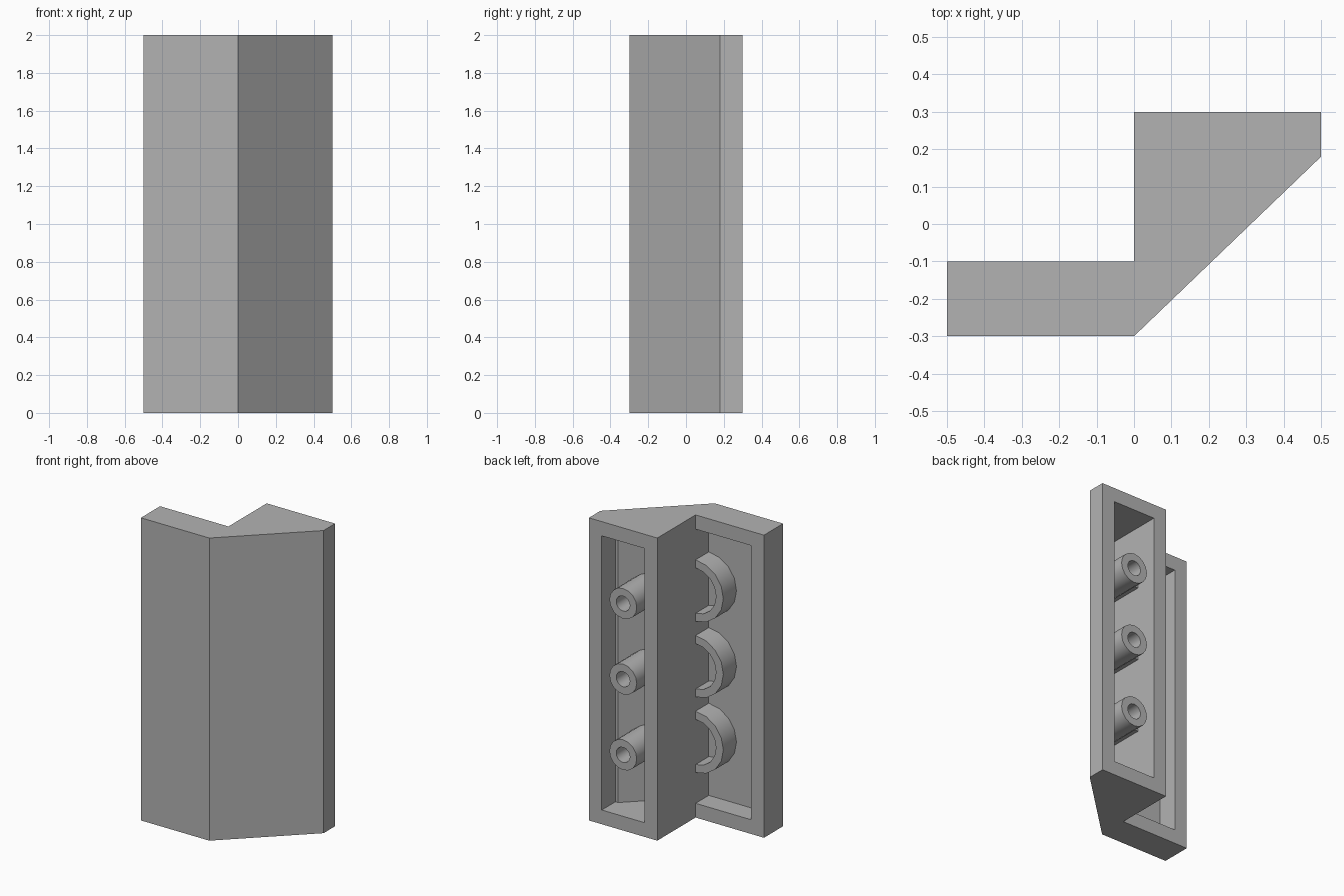
import bpy, bmesh, math

cube = bpy.data.objects.get("Cube")
if cube:
    bpy.data.objects.remove(cube, do_unlink=True)

HEIGHT = 2.0
WALL = 0.094          # side wall thickness
SKIN = 0.0625         # thickness of the outer skin
SLOPE = 0.96          # rise of the slanted face
STATIONS = [0.5, 1.0, 1.5]

grey = bpy.data.materials.new("plain_grey")
grey.use_nodes = True
COLOUR = (0.45, 0.45, 0.45, 1)
grey.diffuse_color = COLOUR
grey.node_tree.nodes["Principled BSDF"].inputs["Base Color"].default_value = COLOUR


def finish(name, bm):
    bmesh.ops.recalc_face_normals(bm, faces=bm.faces)
    mesh = bpy.data.meshes.new(name)
    bm.to_mesh(mesh)
    bm.free()
    mesh.materials.append(grey)
    obj = bpy.data.objects.new(name, mesh)
    bpy.context.scene.collection.objects.link(obj)
    return obj


def prism(name, profile, z0, z1):
    """Extrude an xy outline from z0 up to z1."""
    bm = bmesh.new()
    base = bm.faces.new([bm.verts.new((x, y, z0)) for x, y in profile])
    top = bmesh.ops.extrude_face_region(bm, geom=[base])["geom"]
    verts = [v for v in top if isinstance(v, bmesh.types.BMVert)]
    bmesh.ops.translate(bm, verts=verts, vec=(0, 0, z1 - z0))
    return finish(name, bm)


def tube(name, cx, cz, outer, inner, front, floor, start, sweep, sides):
    """Pipe along y whose far end follows floor(x)."""
    bm = bmesh.new()
    full = sweep > 6
    rings = []
    for i in range(sides if full else sides + 1):
        a = start + sweep * i / sides
        ring = []
        for r, at_front in ((outer, True), (outer, False), (inner, False), (inner, True)):
            x = cx + r * math.cos(a)
            ring.append(bm.verts.new((x, front if at_front else floor(x), cz + r * math.sin(a))))
        rings.append(ring)
    pairs = list(zip(rings, rings[1:]))
    if full:
        pairs.append((rings[-1], rings[0]))
    for p, q in pairs:
        for k in range(4):
            face = bm.faces.new((p[k], p[(k + 1) % 4], q[(k + 1) % 4], q[k]))
            face.smooth = k in (0, 2)
    if not full:
        bm.faces.new(rings[0])
        bm.faces.new(rings[-1])
    obj = finish(name, bm)
    bpy.context.view_layer.objects.active = obj
    obj.select_set(True)
    bpy.ops.object.shade_smooth_by_angle(angle=math.radians(35))
    obj.select_set(False)
    return obj


def inner_slope(x):
    return SLOPE * x - 0.3 + SKIN * math.hypot(1, SLOPE)


# Outer body
body = prism("slanted_body", [(-0.5, -0.3), (0, -0.3), (0.5, 0.18), (0.5, 0.3),
                              (0, 0.3), (0, -0.1), (-0.5, -0.1)], 0, HEIGHT)

# Hollows behind the slanted half and the flat half
ledge = 0.5 - WALL - 0.02
deep = [(0.5 - WALL, 0.4), (0.5 - WALL, inner_slope(ledge)), (ledge, inner_slope(ledge)),
        (WALL, inner_slope(WALL)), (WALL, 0.4)]
shallow = [(WALL - 0.5, 0), (WALL - 0.5, SKIN - 0.3), (0, SKIN - 0.3), (0, 0)]
for name, outline in (("deep_hollow", deep), ("shallow_hollow", shallow)):
    cutter = prism(name, outline, WALL, HEIGHT - WALL)
    cutter.hide_render = True
    cut = body.modifiers.new(name, 'BOOLEAN')
    cut.operation = 'DIFFERENCE'
    cut.solver = 'EXACT'
    cut.object = cutter
    bpy.context.view_layer.objects.active = body
    bpy.ops.object.modifier_apply(modifier=cut.name)
    bpy.data.objects.remove(cutter, do_unlink=True)

for n, z in enumerate(STATIONS, 1):
    # Hollow post in the deep half, joined to the wall by a thin web
    tube(f"post_{n}", 0.25, z, 0.1, 0.05, 0.3, lambda x: inner_slope(x) - 0.02,
         0, math.tau, 16)
    web = [(WALL - 0.01, 0.15), (WALL - 0.01, inner_slope(WALL) - 0.02),
           (0.17, inner_slope(0.17) - 0.02), (0.17, 0.15)]
    prism(f"web_{n}", web, z - 0.015, z + 0.015)
    # Half ring in the shallow half
    tube(f"half_ring_{n}", 0, z, 0.203, 0.15, -0.1, lambda x: SKIN - 0.31,
         math.pi / 2, math.pi, 8)
